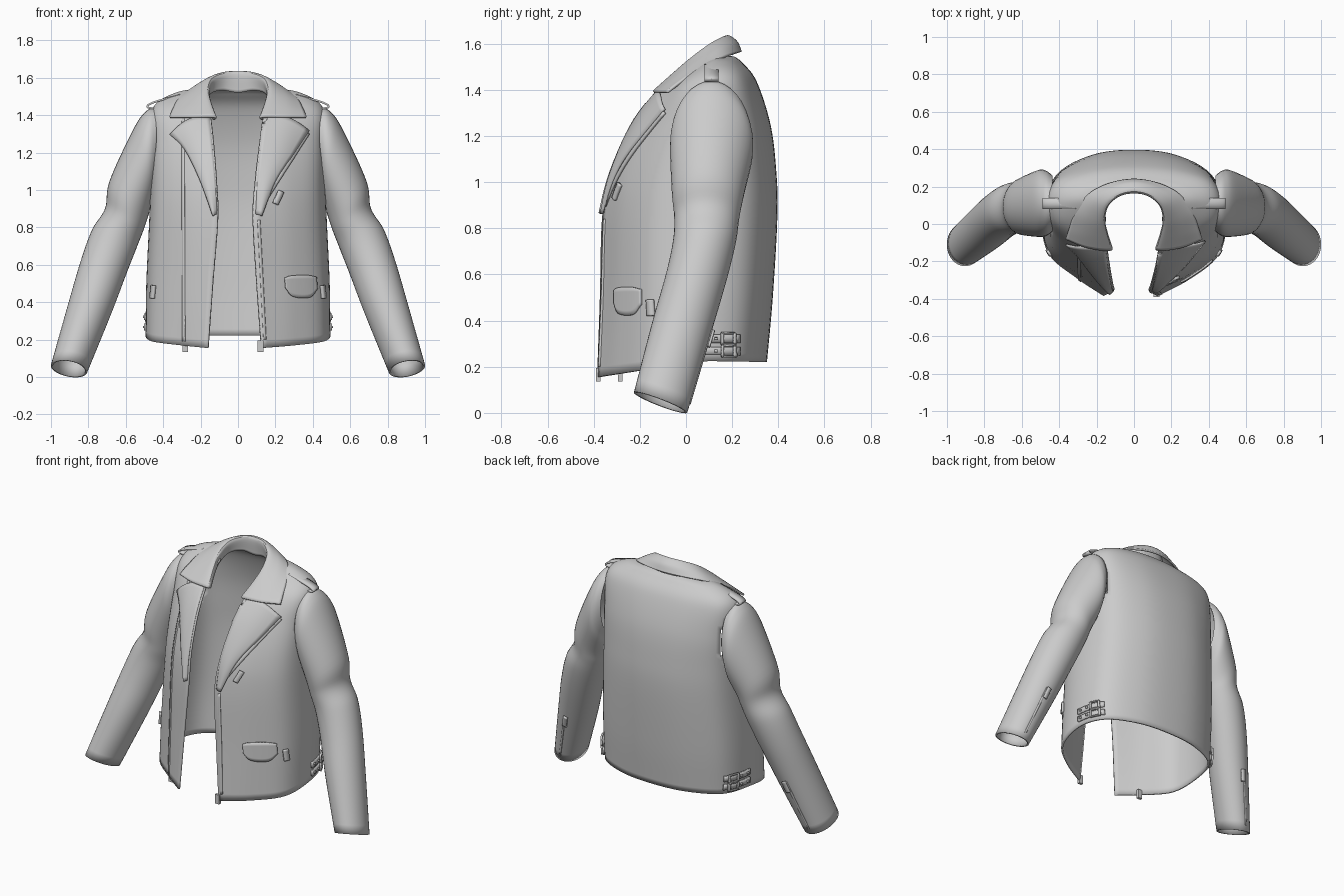
import bpy
from math import sin, cos, pi
from mathutils import Vector as V
from mathutils.bvhtree import BVHTree

if "Cube" in bpy.data.objects:
    bpy.data.objects.remove(bpy.data.objects["Cube"])


def spline(pts, n):
    """Resample points along a Catmull-Rom curve."""
    pts = [V(p) for p in pts]
    out = []
    for i in range(n):
        t = i / (n - 1) * (len(pts) - 1)
        k = min(int(t), len(pts) - 2)
        t -= k
        b, c = pts[k], pts[k + 1]
        a = pts[k - 1] if k else 2 * b - c
        d = pts[k + 2] if k + 2 < len(pts) else 2 * c - b
        out.append(0.5 * (2 * b + (c - a) * t + (2 * a - 5 * b + 4 * c - d) * t * t
                          + (3 * b - a - 3 * c + d) * t ** 3))
    return out


def loft(rows, n):
    """Smooth extra rows in between the given rows."""
    cols = [spline(c, n) for c in zip(*rows)]
    return [list(r) for r in zip(*cols)]


def grid(name, rows, thick=0.01, closed=False, hole=None):
    """Mesh from rows of points; returns a tree for projecting details on it."""
    w = len(rows[0])
    verts = [p for r in rows for p in r]
    faces = [(r * w + c, r * w + (c + 1) % w, (r + 1) * w + (c + 1) % w, (r + 1) * w + c)
             for r in range(len(rows) - 1) for c in range(w if closed else w - 1)]
    tree = BVHTree.FromPolygons(verts, faces)
    if hole:
        faces = [f for f in faces if not hole(sum((verts[i] for i in f), V()) / 4)]
    me = bpy.data.meshes.new(name)
    me.from_pydata(verts, [], faces)
    ob = bpy.data.objects.new(name, me)
    bpy.context.collection.objects.link(ob)
    m = ob.modifiers.new("thickness", 'SOLIDIFY')
    m.thickness, m.offset = thick, 0
    return tree


def project(tree, u, v, axis, off):
    """Drop a 2D point onto a surface, seen from front, back, right or left."""
    d = {'front': V((0, 1, 0)), 'back': V((0, -1, 0)),
         'right': V((-1, 0, 0)), 'left': V((1, 0, 0))}[axis]
    p = V((u, 0, v)) if axis in ('front', 'back') else V((0, u, v))
    hit, nor, _, _ = tree.ray_cast(p - 2 * d, d)
    if hit is None or (axis == 'front' and hit.y > .15):
        hit, nor, _, _ = tree.find_nearest(p - 0.4 * d)
    return hit + nor * (-off if nor.dot(d) > 0 else off)


def slab(name, tree, a, b, width, axis='front', off=0.008, thick=0.01, n=10):
    """Straight strip from a to b lying on a surface."""
    a, b = V(a), V(b)
    side = (b - a).orthogonal().normalized() * width / 2
    rows = [[project(tree, *(a.lerp(b, i / n) + side * k), axis, off) for i in range(n + 1)]
            for k in (-1, 0, 1)]
    grid(name, rows, thick)


def both(half):
    return [V((-p[0], p[1], p[2])) for p in half] + [V(p) for p in half[-2::-1]]


# Body: one half section (width share, depth share) scaled at each level
section = [(.62, .13), (.93, .31), (1, .585), (.87, .83), (.47, .965), (0, 1)]
# front z, back z, front y, back y, half width, left and right opening edge
levels = [(.155, .222, -.38, .345, .487, .16, .125),
          (.50, .50, -.368, .37, .483, .135, .10),
          (.85, .85, -.358, .39, .467, .108, .08),
          (1.05, 1.05, -.32, .385, .46, .115, .092),
          (1.25, 1.25, -.23, .36, .458, .13, .115),
          (1.39, 1.435, -.12, .30, .45, .145, .135),
          (1.46, 1.515, -.03, .238, .33, .155, .155),
          (1.50, 1.54, .03, .205, .165, .15, .15)]
rows = []
for zf, zb, yf, yb, w, left, right in levels:
    half = [(left, yf, zf)] + [(max(sx * w, .16) if i == 0 else sx * w, yf + (yb - yf) * t,
                                zf + (zb - zf) * min(1, 1.7 * t))
                               for i, (sx, t) in enumerate(section)]
    pts = both(half)
    pts[-1].x = right
    rows.append(spline(pts, 73))
# Armholes are left open under the sleeves
body = grid("jacket_body", loft(rows, 57), 0.012, hole=lambda p: abs(p.x) > .4
            and ((p.y - .11) / .13) ** 2 + ((p.z - 1.21) / .19) ** 2 < 1)

# Sleeves: outer x z, inner x z, centre y, half depth
sleeve_rings = [(.435, 1.435, .445, 1.00, .11, .145), (.485, 1.42, .456, .97, .11, .168),
                (.55, 1.33, .465, .93, .11, .173), (.68, 1.05, .49, .85, .095, .15),
                (.705, .90, .51, .79, .09, .135), (.775, .785, .545, .70, .08, .13),
                (.835, .62, .60, .56, .045, .125), (.905, .38, .68, .35, -.02, .12),
                (.995, .06, .812, .03, -.11, .11)]
for s, side in ((-1, "left"), (1, "right")):
    rings = []
    for xo, zo, xi, zi, y, d in sleeve_rings:
        o, i = V((s * xo, y, zo)), V((s * xi, y, zi))
        slant = -.38 * min(1, max(0, (.85 - zo) / .75))
        rings.append([(o + i) / 2 + (o - i) / 2 * cos(a) + V((0, 1, slant)) * d * sin(a)
                      for a in (2 * pi * k / 36 for k in range(36))])
    arm = grid("sleeve_" + side, loft(rings, 51), 0.012, True)
    # Cuff zip and its pull
    slab("cuff_zip_" + side, arm, (s * .80, .36), (s * .90, .04), .012, 'back', .006, .008)
    slab("cuff_zip_pull_" + side, arm, (s * .79, .36), (s * .81, .29), .025, 'back', .014, .012)

# Collar: crest and outer edge, front to centre back; stand and fall follow
crest = [V(p) for p in ((.128, -.14, 1.39), (.155, -.05, 1.47), (.165, .02, 1.53),
                        (.145, .10, 1.59), (.08, .155, 1.62), (0, .172, 1.626))]
edge = [V(p) for p in ((.365, -.08, 1.39), (.345, -.02, 1.435), (.31, .07, 1.495),
                       (.24, .16, 1.54), (.13, .215, 1.558), (0, .237, 1.564))]
stand = [p + V((0, .035 - .007 * k, -.015 - .018 * k)) for k, p in enumerate(crest)]
fall = [p.lerp(q, .5) + V((.004, -.015 + .005 * k, .003 * k))
        for k, (p, q) in enumerate(zip(crest, edge))]
fall[-1].x = 0
grid("collar", loft([spline(both(r), 61) for r in (stand, crest, fall, edge)], 22), 0.012)

# Lapels: crease and outer edge projected on the front, top to bottom
crease = [(.15, 1.38), (.136, 1.25), (.12, 1.06), (.112, .87)]
outer = {-1: [(.355, 1.29), (.275, 1.21), (.19, 1.04), (.122, .86)],
         1: [(.37, 1.31), (.29, 1.19), (.19, 1.04), (.117, .86)]}
for s, side in ((-1, "left"), (1, "right")):
    shift = 0 if s < 0 else .018
    ca = spline([(x - shift, z, 0) for x, z in crease], 25)
    cb = spline([(x, z, 0) for x, z in outer[s]], 25)
    rows = []
    for k, (a, b) in enumerate(zip(ca, cb)):
        row = []
        for t in (j / 10 for j in range(11)):
            p = a.lerp(b, t)
            lift = .03 * sin(pi * t) * max(0, 1 - k / 8)
            row.append(project(body, s * p.x, p.y + lift, 'front', .006 + .02 * sin(pi * t * .75)))
        rows.append(row)
    grid("lapel_" + side, rows, 0.01)

# Front zips
slab("placket_zip", body, (-.29, 1.39), (-.285, .19), .014, off=.006, n=40)
slab("lapel_zip", body, (.365, 1.30), (.11, .90), .022, off=.014, n=24)
slab("front_edge_zip", body, (.108, .84), (.14, .20), .014, off=.006, n=30)
slab("chest_zip_pull", body, (.225, .99), (.195, .925), .03, off=.012, thick=.016)

# Zip ends hanging below the hem
for name, x, y in (("zip_stop_left", -.283, -.285), ("zip_stop_right", .12, -.38)):
    bpy.ops.mesh.primitive_cube_add(size=1, location=(x, y, .165))
    bpy.context.object.name = name
    bpy.context.object.scale = (.03, .018, .06)

# Flap pocket
top = spline([(.245, .53, 0), (.28, .542, 0), (.36, .545, 0), (.41, .535, 0)], 17)
low = spline([(.25, .475, 0), (.29, .43, 0), (.375, .425, 0), (.415, .47, 0)], 17)
grid("pocket_flap", [[project(body, *a.lerp(b, k / 6).xy, 'front', .01) for a, b in zip(top, low)]
                     for k in range(7)], .012)

for s, side in ((-1, "left"), (1, "right")):
    # Side pocket pulls
    slab("side_pocket_pull_" + side, body, (-.15, .49), (-.145, .42), .028, side, .012, .016)
    # Waist straps with buckles and studs
    for z in (.322, .268):
        slab("waist_strap_" + side, body, (.05, z), (.225, z), .036, side, .012, .01, 14)
        for y in (.075, .125):
            slab("strap_stud_" + side, body, (y - .006, z), (y + .006, z), .012, side, .02, .01, 2)
        for y in (.15, .20):
            slab("buckle_bar_" + side, body, (y, z - .025), (y, z + .025), .01, side, .022, .012, 4)
        for dz in (-.024, .024):
            slab("buckle_rail_" + side, body, (.148, z + dz), (.202, z + dz), .008, side, .022, .012, 4)
    # Shoulder strap with folded end
    prof = spline([(.31, 0, 1.508), (.43, 0, 1.476), (.478, 0, 1.456),
                   (.482, 0, 1.442), (.45, 0, 1.436)], 21)
    grid("shoulder_strap_" + side, [[(s * p.x, y, p.z) for p in prof] for y in (.08, .11, .14)], .01)

# Smooth shading with sharp edges kept
bpy.ops.object.select_all(action='SELECT')
bpy.context.view_layer.objects.active = bpy.data.objects["jacket_body"]
bpy.ops.object.shade_smooth_by_angle()
